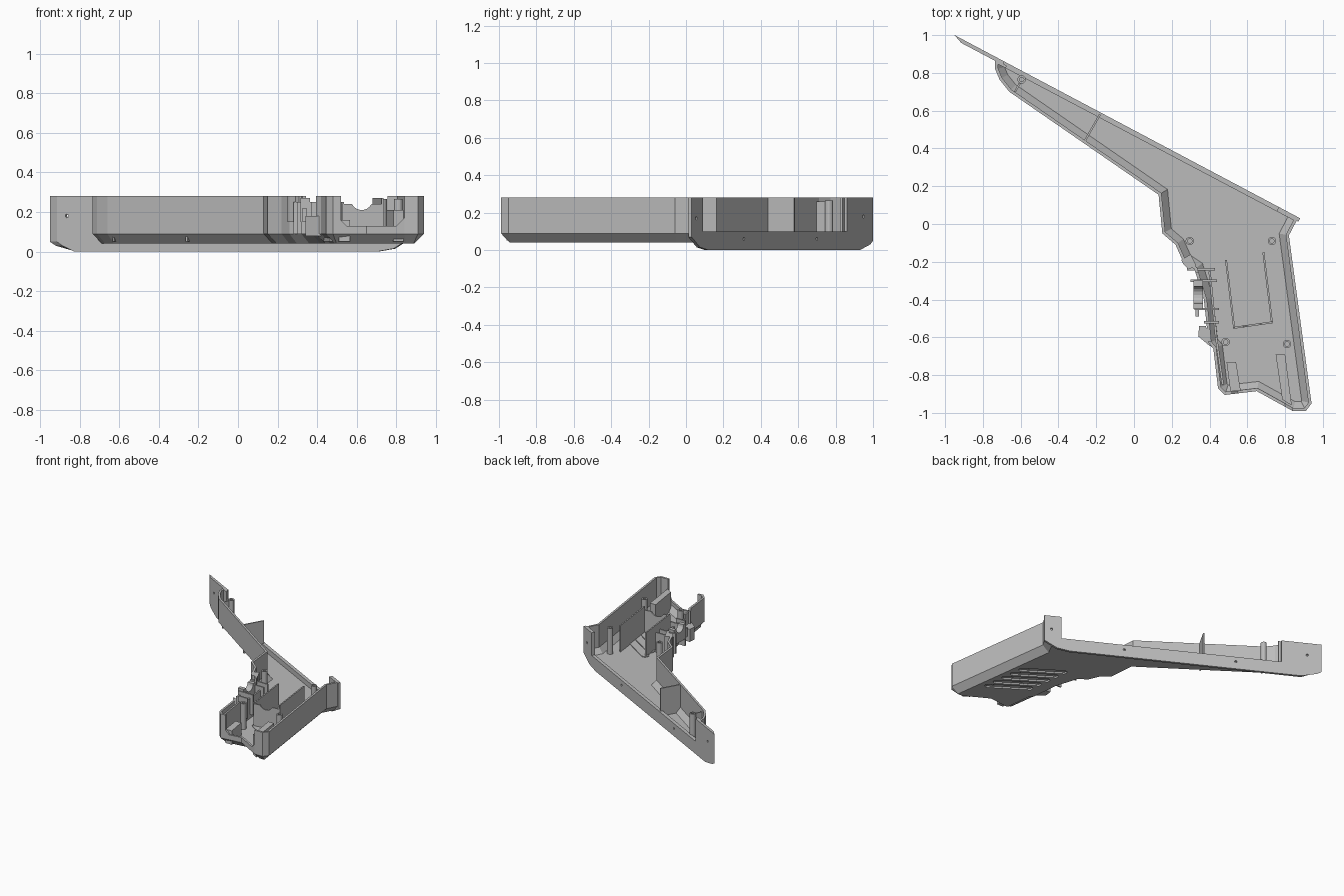
import bpy, bmesh, math
from mathutils import Vector, Matrix

if "Cube" in bpy.data.objects:
    bpy.data.objects.remove(bpy.data.objects["Cube"])

grey = bpy.data.materials.new("plain_grey")
grey.diffuse_color = (0.5, 0.5, 0.5, 1)
grey.use_nodes = True
grey.node_tree.nodes["Principled BSDF"].inputs["Base Color"].default_value = grey.diffuse_color


def finish(name, bm):
    bmesh.ops.recalc_face_normals(bm, faces=bm.faces)
    me = bpy.data.meshes.new(name)
    bm.to_mesh(me)
    bm.free()
    me.materials.append(grey)
    ob = bpy.data.objects.new(name, me)
    bpy.context.collection.objects.link(ob)
    return ob


def prism(name, pts, a, b, frame=Matrix()):
    """Extrude a 2D polygon from a to b along the local z of frame."""
    bm = bmesh.new()
    rings = [[bm.verts.new(frame @ Vector((p[0], p[1], h))) for p in pts] for h in (a, b)]
    for r in rings:
        bm.faces.new(r)
    n = len(pts)
    for i in range(n):
        j = (i + 1) % n
        bm.faces.new((rings[0][i], rings[0][j], rings[1][j], rings[1][i]))
    return finish(name, bm)


def circle(x, y, r, n=16):
    return [(x + r * math.cos(2 * math.pi * i / n), y + r * math.sin(2 * math.pi * i / n)) for i in range(n)]


def rect(x0, y0, x1, y1):
    return [(x0, y0), (x1, y0), (x1, y1), (x0, y1)]


def strip(p, q, t):
    """Thin rectangle around the line p-q."""
    p, q = Vector(p), Vector(q)
    d = (q - p).normalized()
    n = Vector((-d.y, d.x)) * t / 2
    return [p - n, q - n, q + n, p + n]


def capsule(p, q, r, n=8):
    a = math.atan2(q[1] - p[1], q[0] - p[0])
    half = lambda c, s: [(c[0] + r * math.cos(s + math.pi * i / n), c[1] + r * math.sin(s + math.pi * i / n))
                         for i in range(n + 1)]
    return half(q, a - math.pi / 2) + half(p, a + math.pi / 2)


def cut(ob, cutters):
    """Subtract the cutters, apply, and remove them."""
    for c in cutters:
        c.hide_render = True
        m = ob.modifiers.new("cut", 'BOOLEAN')
        m.operation, m.object, m.solver = 'DIFFERENCE', c, 'EXACT'
    bpy.context.view_layer.update()
    me = bpy.data.meshes.new_from_object(ob.evaluated_get(bpy.context.evaluated_depsgraph_get()))
    ob.modifiers.clear()
    ob.data = me
    for c in cutters:
        bpy.data.objects.remove(c)


def inset(pts, d, d_last):
    """Move every edge inward by d, the last edge by d_last."""
    n, out = len(pts), []
    P = [Vector(p) for p in pts]
    line = []
    for i in range(n):
        e = (P[(i + 1) % n] - P[i]).normalized()
        nn = Vector((-e.y, e.x))
        line.append((nn, nn.dot(P[i]) + (d_last if i == n - 1 else d)))
    for i in range(n):
        (n1, c1), (n2, c2) = line[i - 1], line[i]
        det = n1.x * n2.y - n1.y * n2.x
        out.append(((c1 * n2.y - c2 * n1.y) / det, (n1.x * c2 - n2.x * c1) / det))
    return out


# Frame of the long straight edge: x along it, y up, z outward
TIP, END = Vector((-0.95, 1.0, 0)), Vector((0.88, 0.03, 0))
along = (END - TIP).normalized()
out_n = Vector((-along.y, along.x, 0))
L = (END - TIP).length
edge = Matrix((along, Vector((0, 0, 1)), out_n)).transposed().to_4x4()
edge.translation = TIP
S = lambda y: (1 - y) / 0.97 * L
front = Matrix(((1, 0, 0, 0), (0, 0, 1, 0), (0, 1, 0, 0), (0, 0, 0, 1)))

# Half shell: chamfered tray with thin walls
outline = [(-0.735, 0.87), (-0.735, 0.82), (-0.712, 0.765), (-0.66, 0.70), (0.13, 0.155), (0.15, -0.05),
           (0.22, -0.11), (0.26, -0.20), (0.32, -0.24), (0.37, -0.40), (0.395, -0.63), (0.42, -0.66),
           (0.445, -0.87), (0.48, -0.905), (0.65, -0.885), (0.84, -0.99), (0.91, -0.99), (0.94, -0.95),
           (0.82, -0.06), (0.865, 0.025)]
levels = [(0.048, 0, 0.04), (0, 0, 0.09), (0, 0, 0.28), (0.016, 0.014, 0.28), (0.016, 0.014, 0.1), (0.05, 0.014, 0.06)]
bm = bmesh.new()
rings = [[bm.verts.new((x, y, z)) for x, y in inset(outline, d, dl)] for d, dl, z in levels]
N = len(outline)
bm.faces.new(rings[0])
bm.faces.new(rings[-1])
for r0, r1 in zip(rings, rings[1:]):
    for i in range(N):
        j = (i + 1) % N
        bm.faces.new((r0[i], r0[j], r1[j], r1[i]))
shell = finish("half_shell", bm)

slots = [((0.50, -0.20 - 0.085 * i), (0.76, -0.37 - 0.085 * i)) for i in range(5)]
slots = [((p[0] + 0.01 * i, p[1]), (q[0] + 0.01 * i, q[1])) for i, (p, q) in enumerate(slots)]
cut(shell, [
    prism("edge_window", rect(S(0.85), 0.1, S(0.09), 0.4), -0.06, 0.05, edge),
    prism("end_opening", [(0.52, 0.4), (0.52, 0.16), (0.55, 0.13), (0.80, 0.13), (0.84, 0.17), (0.84, 0.4)],
          -1.05, -0.82, front),
    prism("trigger_opening", rect(0.2, -0.62, 0.44, -0.26), 0.18, 0.4),
] + [prism("slot_cutter", capsule(p, q, 0.022), 0.0, 0.052) for p, q in slots])
for p, q in slots:
    prism("slot_rib", capsule(p, q, 0.03), 0.055, 0.066)

# Mounting plate along the straight edge, raised at both ends
plate = prism("edge_plate", [
    (0, 0.28), (0, 0.05), (S(0.985), 0.03), (S(0.93), 0), (S(0.12), 0), (S(0.075), 0.015), (S(0.03), 0.07),
    (S(0.03), 0.28), (S(0.09), 0.28), (S(0.09), 0.1), (S(0.86), 0.1), (S(0.86), 0.28)], -0.02, 0, edge)
inner_tip = edge.inverted()
for v in plate.data.vertices:  # taper the free tip
    c = inner_tip @ v.co
    if c.z < -0.01 and c.x < 0.05:
        v.co += along * 0.05
cut(plate, [prism("screw_hole", circle(S(y), z, 0.009, 12), -0.05, 0.05, edge)
            for y, z in ((0.95, 0.18), (0.70, 0.06), (0.31, 0.06), (0.055, 0.17))])

# Screw posts
for x, y in ((-0.595, 0.765), (0.295, -0.09), (0.73, -0.09), (0.485, -0.625), (0.81, -0.635)):
    post = prism("screw_post", circle(x, y, 0.022), 0.05, 0.265)
    cut(post, [prism("post_hole", circle(x, y, 0.012, 12), 0.12, 0.4)])

# Stiffening ribs in the long arm
prism("arm_rib", strip((-0.26, 0.44), (-0.18, 0.58), 0.01), 0.05, 0.28)
prism("tip_rib", strip((-0.63, 0.70), (-0.605, 0.745), 0.01), 0.05, 0.26)

# Compartment walls inside the grip
prism("compartment_wall", strip((0.487, -0.19), (0.53, -0.55), 0.01), 0.05, 0.25)
prism("compartment_wall", strip((0.685, -0.15), (0.73, -0.52), 0.01), 0.05, 0.27)
notched = prism("notched_wall", strip((0.525, -0.55), (0.735, -0.52), 0.01), 0.05, 0.24)
cut(notched, [prism("notch", circle(0.625, 0.265, 0.055, 24), -0.7, -0.4, front)])

# Channel sides by the open end
prism("channel_side", [(0.49, -0.73), (0.54, -0.73), (0.565, -0.885), (0.51, -0.885)], 0.05, 0.16)
prism("channel_side", [(0.75, -0.69), (0.80, -0.69), (0.835, -0.96), (0.785, -0.93)], 0.05, 0.21)

# Trigger holder: inner wall, fins and switch brackets
prism("trigger_wall", strip((0.40, -0.25), (0.435, -0.60), 0.012), 0.05, 0.22)
prism("grip_wall", strip((0.435, -0.60), (0.47, -0.85), 0.012), 0.05, 0.25)
for x0, x1, y in ((0.28, 0.43, -0.24), (0.30, 0.44, -0.30), (0.32, 0.45, -0.45), (0.37, 0.45, -0.52)):
    prism("trigger_fin", rect(x0, y - 0.006, x1, y + 0.006), 0.09, 0.25)
switch = prism("switch_bracket", rect(0.315, -0.45, 0.365, -0.30), 0.15, 0.27)
cut(switch, [prism("switch_gap", circle(-0.375, 0.27, 0.045), 0.2, 0.5,
                   Matrix(((0, 0, 1, 0), (1, 0, 0, 0), (0, 1, 0, 0), (0, 0, 0, 1))))])
prism("bracket_foot", rect(0.325, -0.49, 0.345, -0.45), 0.15, 0.22)
prism("lower_bracket", [(0.345, -0.54), (0.38, -0.54), (0.42, -0.65), (0.40, -0.645), (0.34, -0.595)], 0.08, 0.18)
prism("upper_bracket", [(0.25, -0.19), (0.30, -0.16), (0.33, -0.22), (0.29, -0.24), (0.26, -0.21)], 0.15, 0.28)
